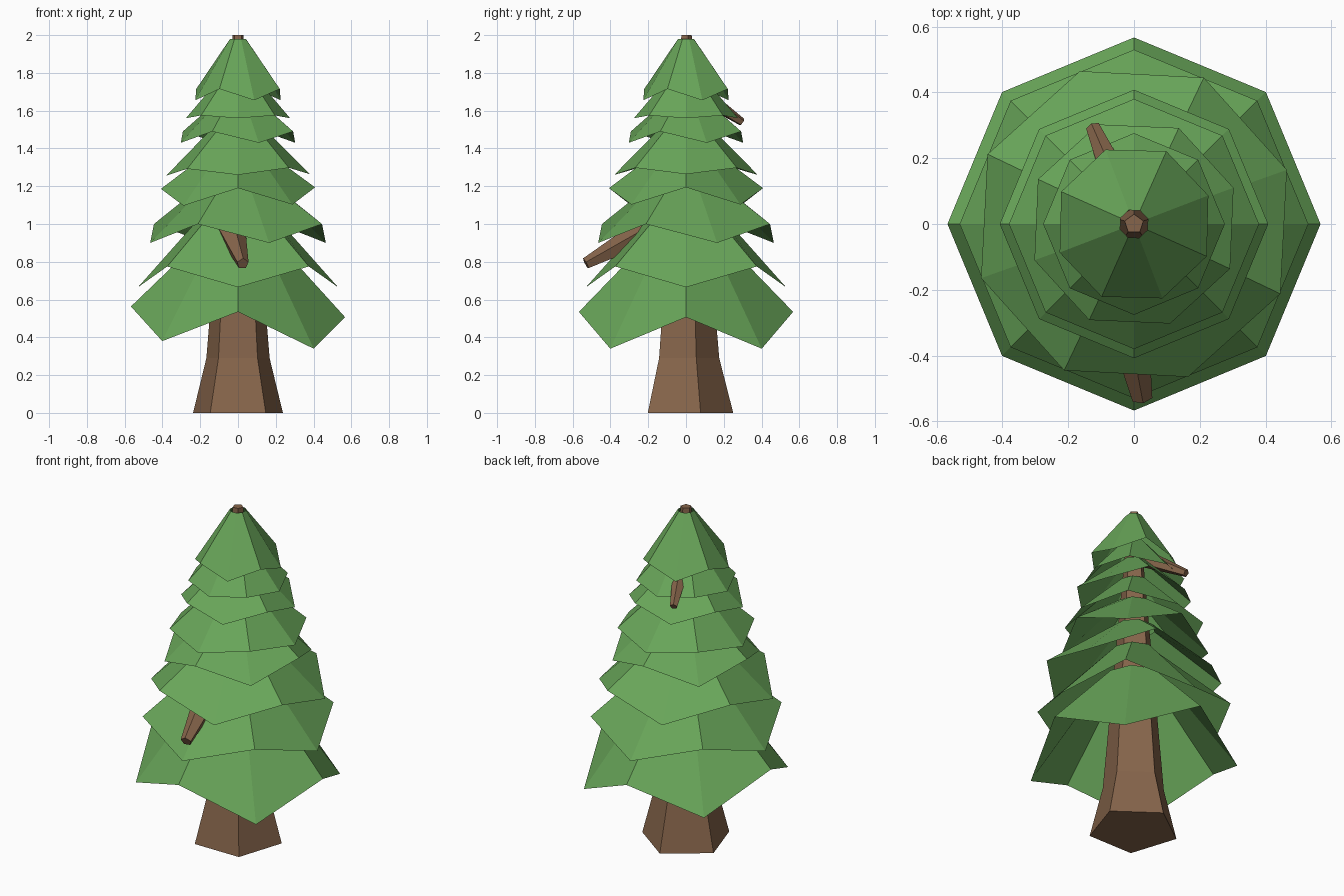
import bpy, bmesh, math
from mathutils import Vector

if "Cube" in bpy.data.objects:
    bpy.data.objects.remove(bpy.data.objects["Cube"])


def material(name, color):
    m = bpy.data.materials.new(name)
    m.diffuse_color = color
    m.use_nodes = True
    m.node_tree.nodes["Principled BSDF"].inputs["Base Color"].default_value = m.diffuse_color
    return m


BARK = material("bark", (0.24, 0.13, 0.07, 1))
NEEDLES = material("needles", (0.14, 0.38, 0.10, 1))


def loft(name, rings, mat, caps):
    """Skin a list of equally sized point rings."""
    bm = bmesh.new()
    loops = [[bm.verts.new(p) for p in ring] for ring in rings]
    n = len(loops[0])
    for a, b in zip(loops, loops[1:]):
        for i in range(n):
            j = (i + 1) % n
            bm.faces.new((a[i], a[j], b[j], b[i]))
    if caps:
        bm.faces.new(loops[0][::-1])
        bm.faces.new(loops[-1])
    mesh = bpy.data.meshes.new(name)
    bm.to_mesh(mesh)
    bm.free()
    mesh.materials.append(mat)
    obj = bpy.data.objects.new(name, mesh)
    bpy.context.collection.objects.link(obj)
    return obj


def circle(n, r, z, start):
    return [Vector((r * math.cos(start + i * math.tau / n),
                    r * math.sin(start + i * math.tau / n), z)) for i in range(n)]


# Five-sided trunk with flared foot
loft("trunk", [circle(5, r, z, math.pi / 2) for r, z in
               ((0.25, 0), (0.176, 0.29), (0.03, 2.0))], BARK, True)


# Stub branches poking out through the foliage
def branch(name, start, end, r0, r1):
    start, end = Vector(start), Vector(end)
    turn = (end - start).to_track_quat('Z', 'Y')
    loft(name, [[turn @ p + c for p in circle(5, r, 0, math.pi / 2)]
                for c, r in ((start, r0), (end, r1))], BARK, True)


branch("lower_branch", (-0.06, -0.08, 1.03), (0.025, -0.53, 0.79), 0.095, 0.032)
branch("upper_branch", (-0.01, 0.03, 1.72), (-0.125, 0.295, 1.54), 0.055, 0.022)

# Foliage skirts: radius, first-corner z, second-corner z, top z, top radius, turn, tilt
TIERS = [
    (0.567, 0.535, 0.36, 0.95, 0.165, 0, -0.05),
    (0.530, 0.665, 0.775, 1.12, 0.125, 0, 0.0),
    (0.493, 0.90, 1.0, 1.27, 0.115, 19.5, 0.0),
    (0.408, 1.19, 1.10, 1.42, 0.10, 0, 0.01),
    (0.380, 1.26, 1.295, 1.56, 0.085, 0, 0.01),
    (0.322, 1.43, 1.49, 1.69, 0.07, 20, 0.0),
    (0.276, 1.56, 1.575, 1.82, 0.055, 0, 0.0),
    (0.242, 1.655, 1.715, 1.98, 0.045, 21, 0.0),
]
for k, (r, za, zb, zt, rt, turn, tilt) in enumerate(TIERS):
    rim = circle(8, r, 0, math.radians(turn))
    for i, p in enumerate(rim):
        p.z = (zb if i % 2 else za) + tilt * p.x
    loft(f"foliage_tier_{k + 1}", [rim, circle(8, rt, zt, math.radians(turn))],
         NEEDLES, False)
